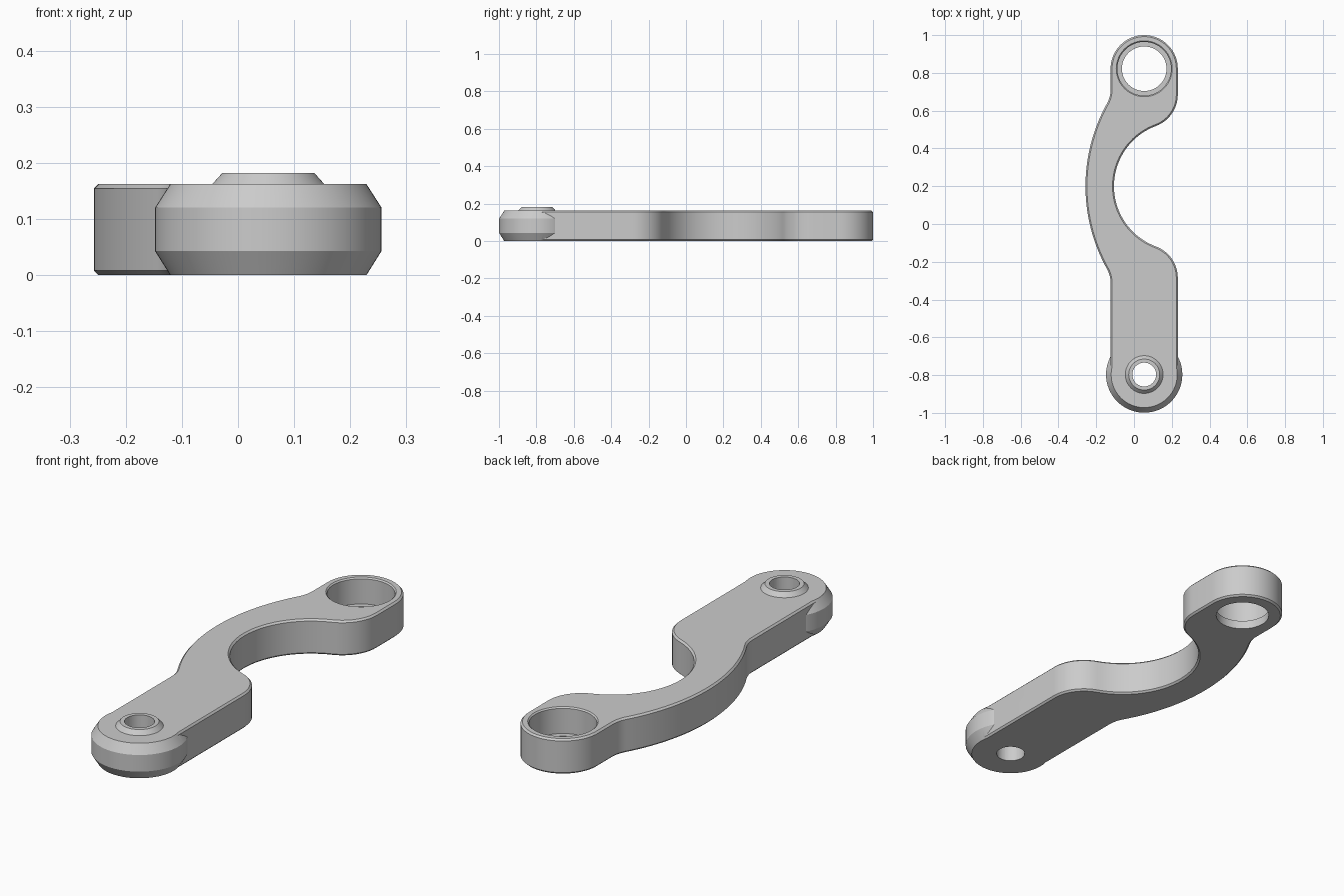
import bpy
import bmesh
from math import pi, sin, cos, atan2, radians
from mathutils import Matrix, Vector

if "Cube" in bpy.data.objects:
    bpy.data.objects.remove(bpy.data.objects["Cube"], do_unlink=True)

AXIS_X = 0.054          # shared x of both pivot holes
FRONT_Y, BACK_Y = -0.797, 0.822
HALF = 0.178            # half width of the straight sections
THICK = 0.162

metal = bpy.data.materials.new("grey_metal")
metal.use_nodes = True
metal.diffuse_color = (0.6, 0.6, 0.6, 1)
metal.node_tree.nodes["Principled BSDF"].inputs["Base Color"].default_value = (0.6, 0.6, 0.6, 1)


def finish(name, bm):
    bmesh.ops.recalc_face_normals(bm, faces=bm.faces)
    mesh = bpy.data.meshes.new(name)
    bm.to_mesh(mesh)
    bm.free()
    mesh.materials.append(metal)
    obj = bpy.data.objects.new(name, mesh)
    bpy.context.collection.objects.link(obj)
    return obj


def arc(cx, cy, r, a0, a1, steps):
    """Points on an arc from angle a0 to a1, in radians."""
    angles = [a0 + (a1 - a0) * i / steps for i in range(steps + 1)]
    return [(cx + r * cos(a), cy + r * sin(a)) for a in angles]


def lathe(name, profile, y, steps=64):
    """Solid of revolution from (radius, height) pairs, standing at y."""
    bm = bmesh.new()
    verts = [bm.verts.new((r, 0, z)) for r, z in profile]
    edges = [bm.edges.new(pair) for pair in zip(verts, verts[1:])]
    bmesh.ops.spin(bm, geom=verts + edges, axis=(0, 0, 1), cent=(0, 0, 0),
                   angle=2 * pi, steps=steps)
    bmesh.ops.remove_doubles(bm, verts=bm.verts, dist=1e-5)
    bmesh.ops.transform(bm, matrix=Matrix.Translation((AXIS_X, y, 0)), verts=bm.verts)
    return finish(name, bm)


def boolean(target, tool, operation):
    mod = target.modifiers.new(tool.name, "BOOLEAN")
    mod.operation, mod.solver, mod.object = operation, "EXACT", tool


# Arm outline: tangent arcs, symmetric about the middle of the bend
BEND_Y = 0.2
IN_X, IN_R = 0.234, 0.34       # inside of the bend
OUT_X, OUT_R = 0.643, 0.9      # outside of the bend
FILLET = 0.15
shoulder_dy = ((IN_R + HALF) ** 2 - (IN_X - AXIS_X) ** 2) ** 0.5
shoulder_a = atan2(shoulder_dy, AXIS_X - IN_X)
fillet_x = AXIS_X - HALF - FILLET
fillet_dy = ((OUT_R + FILLET) ** 2 - (OUT_X - fillet_x) ** 2) ** 0.5
fillet_a = atan2(fillet_dy, fillet_x - OUT_X)

outline = arc(AXIS_X, FRONT_Y, HALF, -pi, 0, 32)
outline += arc(AXIS_X, BEND_Y - shoulder_dy, HALF, 0, pi - shoulder_a, 14)
outline += arc(IN_X, BEND_Y, IN_R, 2 * pi - shoulder_a, shoulder_a, 36)[1:]
outline += arc(AXIS_X, BEND_Y + shoulder_dy, HALF, shoulder_a - pi, 0, 14)[1:]
outline += arc(AXIS_X, BACK_Y, HALF, 0, pi, 32)
outline += arc(fillet_x, BEND_Y + fillet_dy, FILLET, 0, fillet_a - pi, 8)
outline += arc(OUT_X, BEND_Y, OUT_R, fillet_a, 2 * pi - fillet_a, 36)[1:]
outline += arc(fillet_x, BEND_Y - fillet_dy, FILLET, pi - fillet_a, 0, 8)[1:]

bm = bmesh.new()
base = bm.faces.new([bm.verts.new((x, y, 0)) for x, y in outline])
top = bmesh.ops.extrude_face_region(bm, geom=[base])["geom"]
bmesh.ops.translate(bm, vec=Vector((0, 0, THICK)),
                    verts=[v for v in top if isinstance(v, bmesh.types.BMVert)])
rims = [e for e in bm.edges if abs(e.verts[0].co.z - e.verts[1].co.z) < 1e-4]
bmesh.ops.recalc_face_normals(bm, faces=bm.faces)
bmesh.ops.bevel(bm, geom=rims, offset=0.008, segments=1, affect="EDGES")
arm = finish("curved_arm", bm)

# Rounded front end with its raised collar
front_end = lathe("front_end", [(0, 0), (0.175, 0), (0.202, 0.043), (0.202, 0.12),
                                (0.175, THICK), (0.1, THICK), (0.082, 0.182), (0, 0.182)], FRONT_Y)
# Cutters: front pin hole, and the stepped back socket with chamfered mouth
pin_hole = lathe("pin_hole_cutter", [(0, -0.1), (0.063, -0.1), (0.063, 0.3), (0, 0.3)], FRONT_Y)
socket = lathe("socket_cutter", [(0, -0.1), (0.118, -0.1), (0.118, 0.04), (0.142, 0.04),
                                 (0.142, 0.156), (0.148, THICK), (0.148, 0.3), (0, 0.3)], BACK_Y)

boolean(arm, front_end, "UNION")
boolean(arm, pin_hole, "DIFFERENCE")
boolean(arm, socket, "DIFFERENCE")

# Bake the shape, then drop the tools
bpy.context.view_layer.update()
shape = bpy.data.meshes.new_from_object(arm.evaluated_get(bpy.context.evaluated_depsgraph_get()))
arm.modifiers.clear()
arm.data = shape
shape.materials.clear()
shape.materials.append(metal)
for poly in shape.polygons:
    poly.material_index = 0
for tool in (front_end, pin_hole, socket):
    bpy.data.objects.remove(tool, do_unlink=True)

bpy.ops.object.select_all(action="DESELECT")
arm.select_set(True)
bpy.context.view_layer.objects.active = arm
bpy.ops.object.shade_smooth_by_angle(angle=radians(30))
